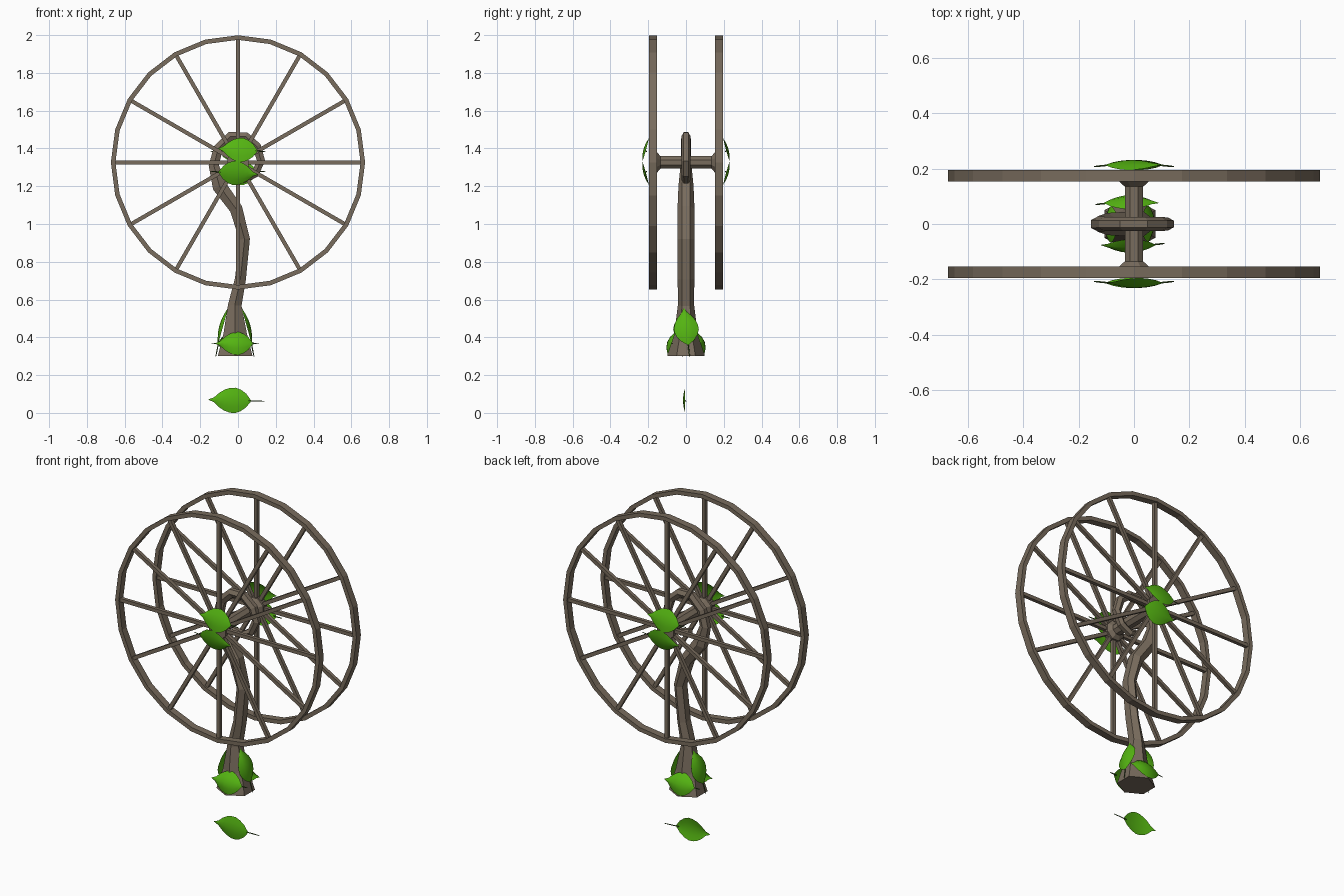
import bpy, bmesh, math
from mathutils import Vector, Matrix

if "Cube" in bpy.data.objects:
    bpy.data.objects.remove(bpy.data.objects["Cube"])


def material(name, rgb):
    m = bpy.data.materials.new(name)
    m.diffuse_color = (*rgb, 1)
    m.use_nodes = True
    m.node_tree.nodes["Principled BSDF"].inputs["Base Color"].default_value = m.diffuse_color
    return m


WOOD = material("weathered wood", (0.19, 0.15, 0.11))
LEAF = material("leaf green", (0.09, 0.46, 0.006))
STALK = material("stalk green", (0.05, 0.12, 0.02))
HUB_Z, WHEEL_Y, WHEEL_R = 1.326, 0.175, 0.673


def finish(name, bm, mats, smooth=False):
    bmesh.ops.recalc_face_normals(bm, faces=bm.faces)
    me = bpy.data.meshes.new(name)
    bm.to_mesh(me)
    bm.free()
    ob = bpy.data.objects.new(name, me)
    bpy.context.collection.objects.link(ob)
    for m in mats:
        me.materials.append(m)
    for p in me.polygons:
        p.use_smooth = smooth
    return ob


def skin(bm, rings, cap=True, loop=False, mat=0):
    """Join rings of points into a tube."""
    vs = [[bm.verts.new(p) for p in r] for r in rings]
    pairs = list(zip(vs, vs[1:])) + ([(vs[-1], vs[0])] if loop else [])
    n = len(vs[0])
    for a, b in pairs:
        for i in range(n):
            j = (i + 1) % n
            bm.faces.new((a[i], a[j], b[j], b[i])).material_index = mat
    if cap and not loop:
        for r in (vs[0], vs[-1]):
            bm.faces.new(r).material_index = mat


def wheel(name, y):
    bm = bmesh.new()
    # 24-sided rim with a rectangular section
    rings = []
    for i in range(24):
        a = math.tau * i / 24
        rings.append([(r * math.cos(a), y + d, HUB_Z + r * math.sin(a))
                      for r, d in ((WHEEL_R, -.021), (WHEEL_R, .021),
                                   (WHEEL_R - .024, .021), (WHEEL_R - .024, -.021))])
    skin(bm, rings, loop=True)
    # 12 square spokes
    for i in range(12):
        rot = Matrix.Rotation(math.tau * i / 12, 4, 'Y')
        m = (Matrix.Translation((0, y, HUB_Z)) @ rot @ Matrix.Translation((0, 0, .34))
             @ Matrix.Diagonal((.021, .021, .63, 1)))
        bmesh.ops.create_cube(bm, size=1, matrix=m)
    finish(name, bm, [WOOD])


def axle():
    bm = bmesh.new()
    prof = [(-.196, .06), (-.155, .06), (-.135, .036), (.135, .036), (.155, .06), (.196, .06)]
    skin(bm, [[(r * math.cos(math.tau * (k + .5) / 8), y,
                HUB_Z + r * math.sin(math.tau * (k + .5) / 8)) for k in range(8)]
              for y, r in prof])
    finish("axle", bm, [WOOD])


def trunk():
    # x, z, in-plane radius, y radius along the curled trunk
    path = [(-.015, .30, .092, .10), (-.015, .42, .062, .062), (-.017, .57, .036, .043),
            (.013, .71, .029, .044), (.035, .92, .028, .045), (-.01, 1.08, .034, .045),
            (-.098, 1.2, .038, .040), (-.128, 1.31, .027, .029), (-.105, 1.40, .025, .026),
            (-.04, 1.463, .025, .025), (.04, 1.463, .024, .025), (.1, 1.41, .023, .025),
            (.122, 1.335, .022, .024), (.09, 1.265, .02, .024), (.03, 1.232, .018, .023),
            (-.03, 1.25, .014, .02)]
    rings = []
    for i, (x, z, rx, ry) in enumerate(path):
        a, b = path[max(i - 1, 0)], path[min(i + 1, len(path) - 1)]
        t = Vector((b[0] - a[0], 0, b[1] - a[1])).normalized()
        if i == 0:
            t = Vector((0, 0, 1))
        side = Vector((t.z, 0, -t.x))
        rings.append([Vector((x, 0, z)) + side * rx * c / math.cos(math.pi / 6)
                      + Vector((0, ry * s, 0))
                      for c, s in [(math.cos(math.tau * (k + .5) / 6),
                                    math.sin(math.tau * (k + .5) / 6)) for k in range(6)]])
    bm = bmesh.new()
    skin(bm, rings)
    finish("curled_trunk", bm, [WOOD])


def leaf(name, centre, tip_dir, normal, length=.22, width=.132, bulge=.015, stalk=.07):
    """Domed pointed blade plus a thin stalk; tip_dir is where the point faces."""
    c = Vector(centre)
    u = Vector(tip_dir).normalized()
    n = Vector(normal)
    n = (n - u * n.dot(u)).normalized()
    v = n.cross(u)
    half = [0, .55, .85, 1, .98, .84, .58, .2, 0.02]
    bm = bmesh.new()
    rows = []
    for i, h in enumerate(half):
        s = i / 8
        rows.append([bm.verts.new(c + u * length * (s - .5) + v * width / 2 * h * w
                                  + n * bulge * (math.sin(math.pi * s) * (1 - w * w) - .3))
                     for w in (-1, -.5, 0, .5, 1)])
    for a, b in zip(rows, rows[1:]):
        for k in range(4):
            bm.faces.new((a[k], a[k + 1], b[k + 1], b[k]))
    bmesh.ops.remove_doubles(bm, verts=bm.verts, dist=.0005)
    rings = []
    for s, dn, r in ((.02, 0, .003), (-.5 * stalk, -.004, .003), (-stalk, -.006, .002)):
        p = c + u * (s - length / 2) + n * (dn - bulge * .3)
        rings.append([p + v * r, p + n * r, p - v * r, p - n * r])
    skin(bm, rings, mat=1)
    finish(name, bm, [LEAF, STALK], True)


wheel("front_wheel", -WHEEL_Y)
wheel("back_wheel", WHEEL_Y)
axle()
trunk()

# Leaf pairs capping each hub
for s, side in ((-1, "front"), (1, "back")):
    leaf(side + "_hub_leaf_upper", (0, s * .217, HUB_Z + .068), (s, 0, .06), (0, s, .28),
         .21, .132, .012, .04)
    leaf(side + "_hub_leaf_lower", (0, s * .217, HUB_Z - .058), (-s, 0, -.06), (0, s, -.28),
         .21, .132, .012, .04)

# Leaves wrapped around the trunk foot
leaf("foot_leaf_front", (-.02, -.083, .37), (-1, 0, 0), (0, -1, .35), .2, .128, .025, .03)
leaf("foot_leaf_back", (-.01, .083, .37), (1, 0, 0), (0, 1, .35), .2, .128, .025, .03)
leaf("foot_leaf_right", (.052, 0, .46), (-.28, -.12, 1), (1, 0, .28), .21, .13, .02, .06)
leaf("foot_leaf_left", (-.085, 0, .46), (.28, .12, 1), (-1, 0, .28), .21, .13, .02, .06)

# Loose leaf below the trunk
leaf("fallen_leaf", (-.042, -.008, .067), (-1, 0, .03), (0, -1, 0), .226, .134, .012, .07)
